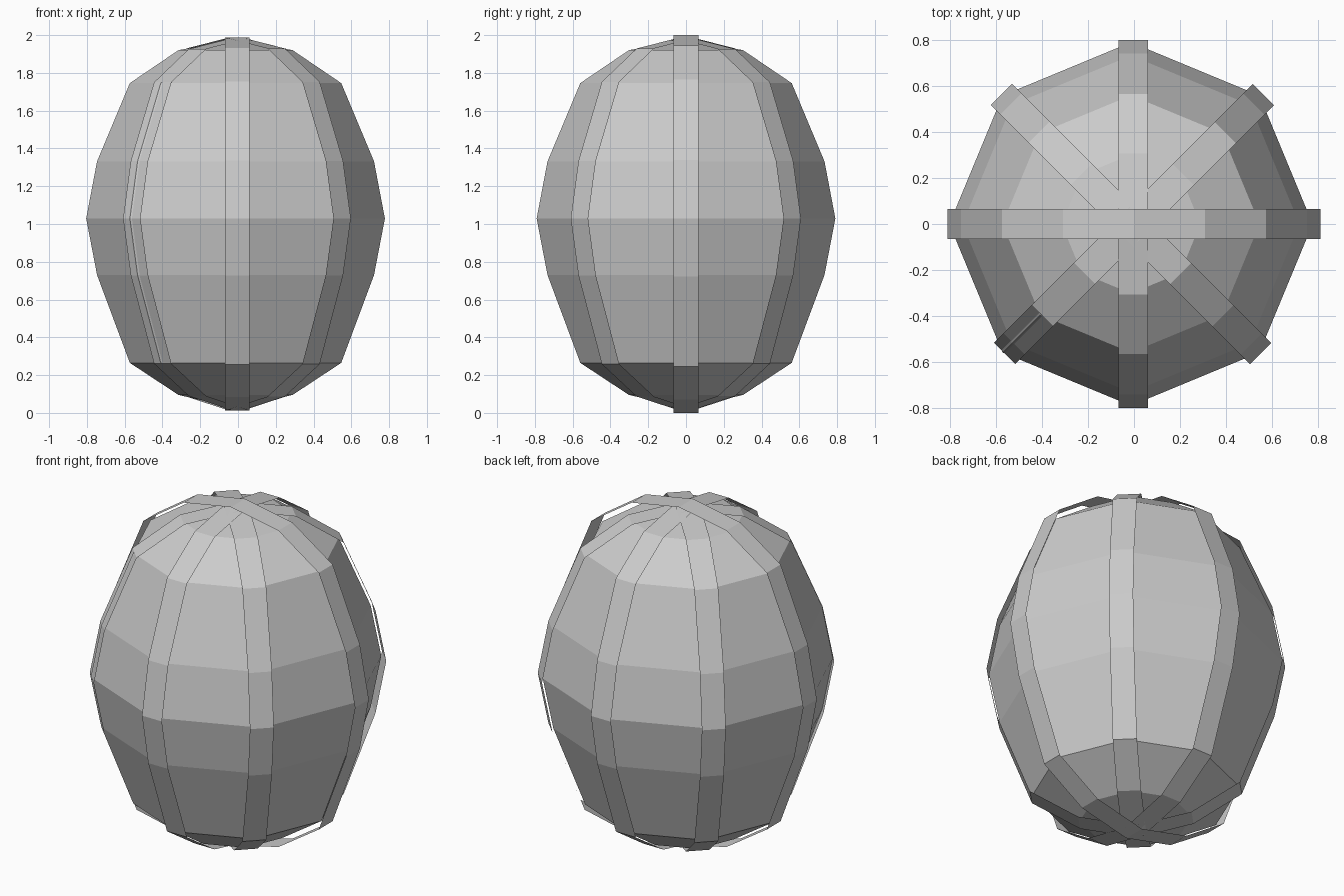
import bpy, bmesh
from math import cos, sin, pi, radians

if "Cube" in bpy.data.objects:
    bpy.data.objects.remove(bpy.data.objects["Cube"])

# Side profile (radius, height) from bottom pole to top pole, at the outermost band
PROFILE = [(0, 0), (.31, .072), (.574, .246), (.752, .723), (.811, 1.03),
           (.752, 1.34), (.574, 1.765), (.31, 1.944), (0, 2)]


def scaled(s):
    return [(r * s, 1 + (z - 1) * s) for r, z in PROFILE]


def make_object(name, bm):
    bmesh.ops.recalc_face_normals(bm, faces=bm.faces[:])
    mesh = bpy.data.meshes.new(name)
    bm.to_mesh(mesh)
    bm.free()
    obj = bpy.data.objects.new(name, mesh)
    bpy.context.collection.objects.link(obj)
    return obj


# Eight-sided rounded body
def body(scale, x0, sides=8):
    bm = bmesh.new()
    prof = scaled(scale)
    bottom = bm.verts.new((x0, 0, prof[0][1]))
    top = bm.verts.new((x0, 0, prof[-1][1]))
    rings = [[bm.verts.new((x0 + r * cos(2 * pi * i / sides),
                            r * sin(2 * pi * i / sides), z))
              for i in range(sides)] for r, z in prof[1:-1]]
    for i in range(sides):
        j = (i + 1) % sides
        bm.faces.new((bottom, rings[0][j], rings[0][i]))
        bm.faces.new((top, rings[-1][i], rings[-1][j]))
        for a, b in zip(rings, rings[1:]):
            bm.faces.new((a[i], a[j], b[j], b[i]))
    make_object("body", bm)


# Thin flat band looping right round the body over both poles
def band(name, angle, scale, x0=0, half=.065):
    bm = bmesh.new()
    prof = scaled(scale)
    loop = prof + [(-r, z) for r, z in prof[-2:0:-1]]
    c, s = cos(radians(angle)), sin(radians(angle))
    pairs = [[bm.verts.new((x0 + r * c - w * s, r * s + w * c, z))
              for w in (-half, half)] for r, z in loop]
    for a, b in zip(pairs, pairs[1:] + pairs[:1]):
        bm.faces.new((a[0], a[1], b[1], b[0]))
    make_object(name, bm)


body(.975, -.013)
band("side_band", 0, 1)
band("front_back_band", 90, .987, -.003)
band("diagonal_band_a", 45, .981)
band("diagonal_band_b", 135, .984, -.013)
